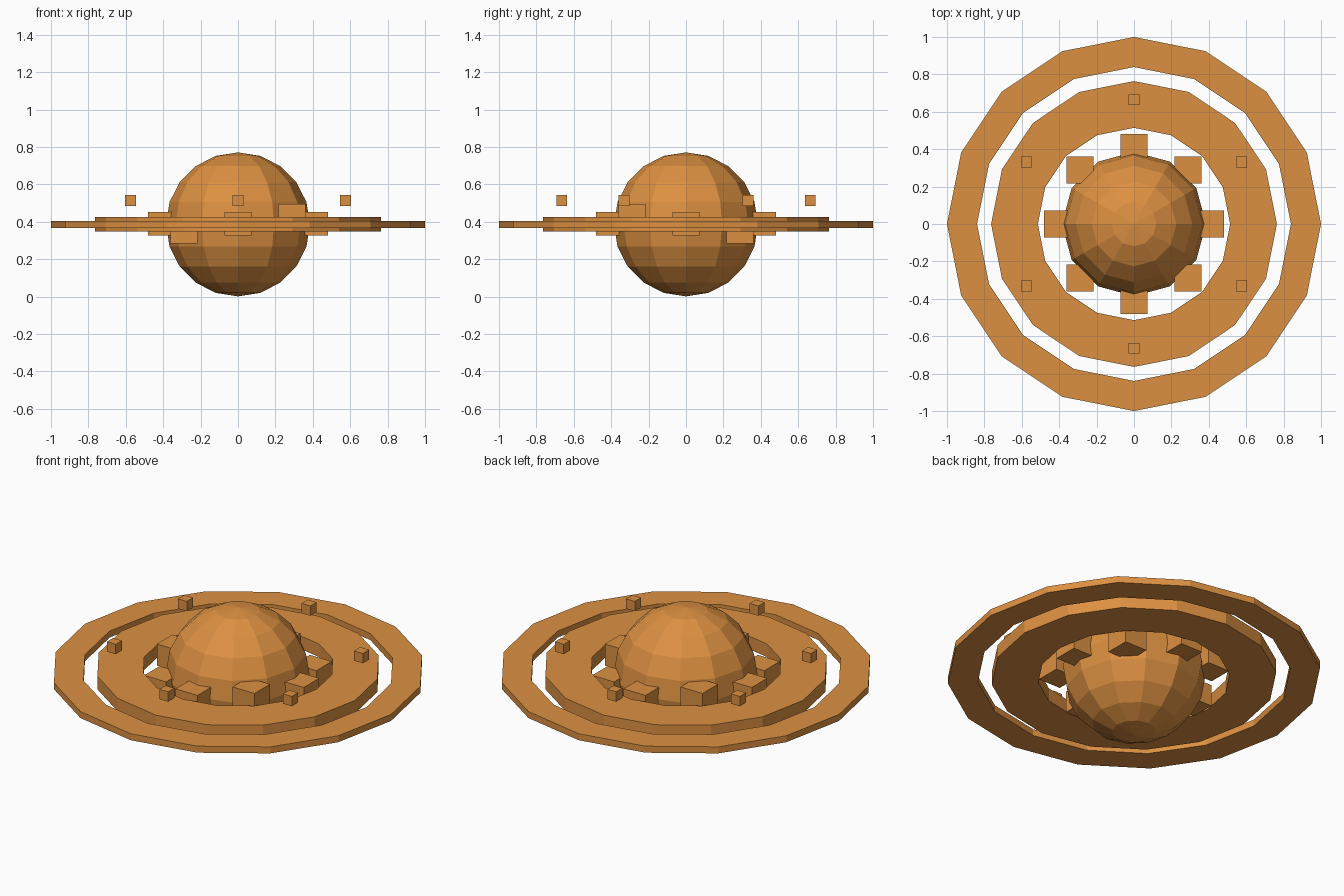
import bpy, bmesh
from math import sin, cos, pi

cube = bpy.data.objects.get("Cube")
if cube:
    bpy.data.objects.remove(cube, do_unlink=True)

amber = bpy.data.materials.new("amber")
amber.use_nodes = True
colour = (0.72, 0.28, 0.054, 1)
amber.diffuse_color = colour
amber.node_tree.nodes["Principled BSDF"].inputs["Base Color"].default_value = colour

RADIUS = 0.385
MID = 0.386  # height of the equator


def finish(name, bm, location):
    bmesh.ops.recalc_face_normals(bm, faces=bm.faces)
    mesh = bpy.data.meshes.new(name)
    bm.to_mesh(mesh)
    bm.free()
    mesh.materials.append(amber)
    obj = bpy.data.objects.new(name, mesh)
    obj.location = location
    bpy.context.collection.objects.link(obj)
    return obj


def box(name, location, size):
    bm = bmesh.new()
    bmesh.ops.create_cube(bm, size=1)
    bmesh.ops.scale(bm, vec=size, verts=bm.verts)
    return finish(name, bm, location)


def ring(name, inner, outer, thickness, sides=16):
    # Sweep a rectangular section around the vertical axis
    bm = bmesh.new()
    h = thickness / 2
    section = [(inner, -h), (outer, -h), (outer, h), (inner, h)]
    loops = []
    for i in range(sides):
        a = 2 * pi * i / sides
        loops.append([bm.verts.new((r * cos(a), r * sin(a), z)) for r, z in section])
    for i, loop in enumerate(loops):
        after = loops[(i + 1) % sides]
        for j in range(4):
            k = (j + 1) % 4
            bm.faces.new((loop[j], after[j], after[k], loop[k]))
    return finish(name, bm, (0, 0, MID))


# Faceted globe
bm = bmesh.new()
bmesh.ops.create_uvsphere(bm, u_segments=12, v_segments=10, radius=RADIUS)
finish("globe", bm, (0, 0, MID))

# Two flat rings
ring("inner_ring", 0.514, 0.764, 0.077)
ring("outer_ring", 0.839, 1.0, 0.0385)

# Blocks around the equator, diagonal ones stepped up and down
for i in range(8):
    a = i * pi / 4
    z = MID + 0.003 - 0.043 * sin(2 * a)
    box(f"equator_block_{i + 1}", (0.408 * cos(a), 0.408 * sin(a), z),
        (0.144, 0.144, 0.127))

# Small cubes floating over the inner ring
for i in range(6):
    a = pi / 6 + i * pi / 3
    box(f"floating_cube_{i + 1}", (0.664 * cos(a), 0.664 * sin(a), 0.514),
        (0.058, 0.058, 0.058))
